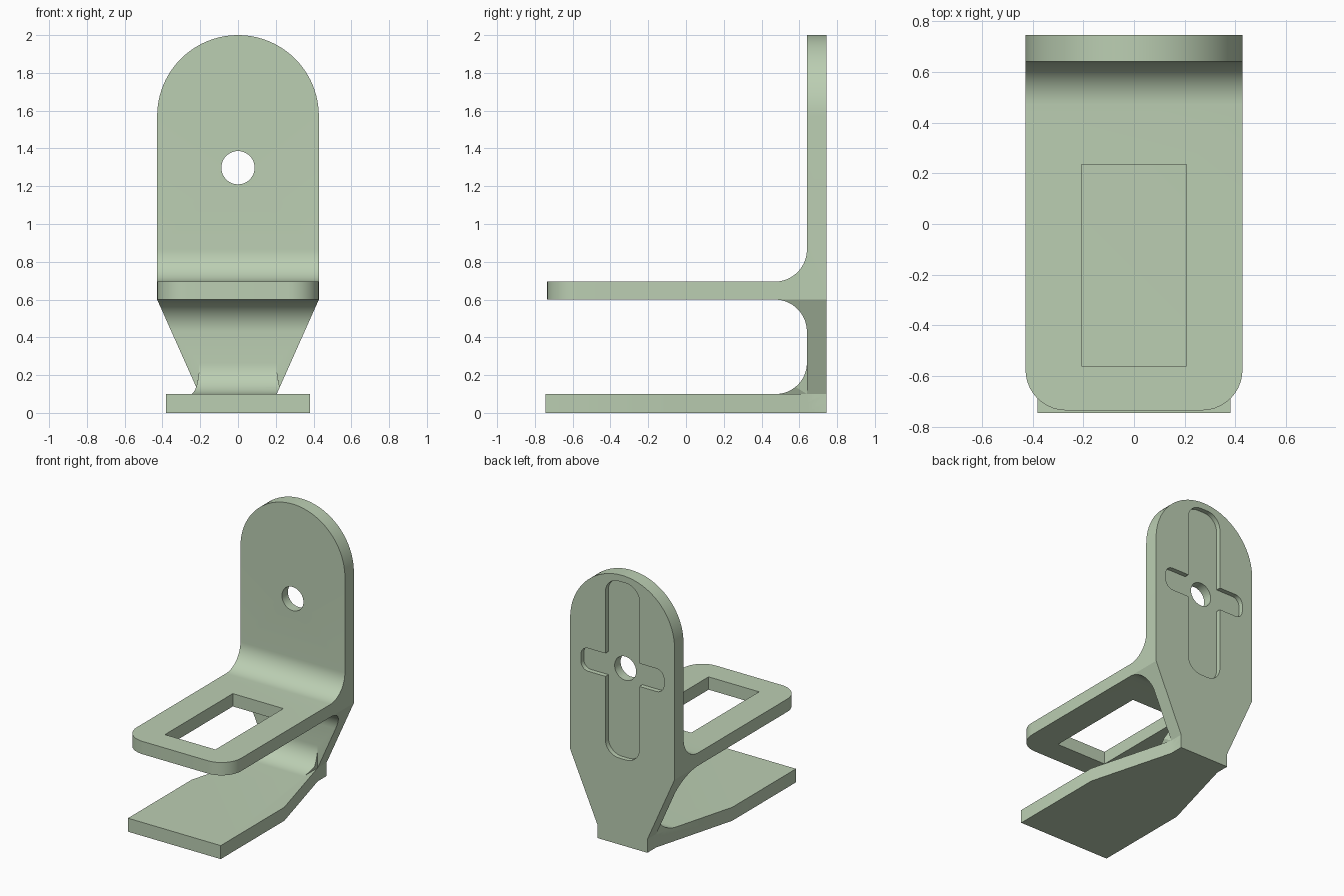
import bpy, bmesh, math

if "Cube" in bpy.data.objects:
    bpy.data.objects.remove(bpy.data.objects["Cube"])

green = bpy.data.materials.new("sage green")
green.diffuse_color = (0.50, 0.62, 0.45, 1)
green.use_nodes = True
green.node_tree.nodes["Principled BSDF"].inputs["Base Color"].default_value = green.diffuse_color

HALF = 0.428          # half width of wall and shelf
BACK, WALL = 0.745, 0.64
FOOT = 0.205          # half width at the bottom of the wall


def prism(name, pts, axis, lo, hi):
    """Extrude a 2D outline along an axis from lo to hi."""
    place = {"x": lambda a, b, t: (t, a, b),
             "y": lambda a, b, t: (a, t, b),
             "z": lambda a, b, t: (a, b, t)}[axis]
    bm = bmesh.new()
    rings = [[bm.verts.new(place(a, b, t)) for a, b in pts] for t in (lo, hi)]
    bm.faces.new(rings[0])
    bm.faces.new(rings[1])
    n = len(pts)
    for i in range(n):
        j = (i + 1) % n
        bm.faces.new((rings[0][i], rings[0][j], rings[1][j], rings[1][i]))
    bmesh.ops.recalc_face_normals(bm, faces=bm.faces)
    mesh = bpy.data.meshes.new(name)
    bm.to_mesh(mesh)
    bm.free()
    mesh.materials.append(green)
    obj = bpy.data.objects.new(name, mesh)
    bpy.context.collection.objects.link(obj)
    return obj


def arc(cx, cy, r, start, end, n=16):
    angles = [math.radians(start + (end - start) * i / n) for i in range(n + 1)]
    return [(cx + r * math.cos(a), cy + r * math.sin(a)) for a in angles]


def rounded(x0, x1, y0, y1, r, n=10):
    return (arc(x0 + r, y0 + r, r, 180, 270, n) + arc(x1 - r, y0 + r, r, 270, 360, n)
            + arc(x1 - r, y1 - r, r, 0, 90, n) + arc(x0 + r, y1 - r, r, 90, 180, n))


def combine(obj, other, operation):
    """Apply a boolean and remove the helper."""
    mod = obj.modifiers.new("cut", "BOOLEAN")
    mod.operation, mod.solver, mod.object = operation, "EXACT", other
    bpy.context.view_layer.update()
    graph = bpy.context.evaluated_depsgraph_get()
    mesh = bpy.data.meshes.new_from_object(obj.evaluated_get(graph))
    obj.modifiers.clear()
    obj.data = mesh
    bpy.data.objects.remove(other)


# wall and shelf: side profile with blended inner corners
side = ([(BACK, 0.05), (BACK, 2.1), (WALL, 2.1)]
        + arc(0.47, 0.865, 0.17, 0, -90)
        + [(-0.9, 0.695), (-0.9, 0.6)]
        + arc(0.47, 0.43, 0.17, 90, 0)
        + [(WALL, 0.05)])
bracket = prism("bracket", side, "x", -0.6, 0.6)

# round top and tapered lower wall
outline = ([(FOOT, 0.05), (FOOT, 0.1), (HALF, 0.6)]
           + arc(0, 2 - HALF, HALF, 0, 180, 48)
           + [(-HALF, 0.6), (-FOOT, 0.1), (-FOOT, 0.05)])
combine(bracket, prism("outline", outline, "y", -1, 1), "INTERSECT")

# rounded front corners of the shelf
combine(bracket, prism("footprint", rounded(-HALF, HALF, -0.735, 1.2, 0.16),
                       "z", -0.5, 2.5), "INTERSECT")

# base plate, narrowing to the back
plan = [(-0.38, -BACK), (0.38, -BACK), (0.38, 0), (FOOT, WALL), (FOOT, BACK),
        (-FOOT, BACK), (-FOOT, WALL), (-0.38, 0)]
base = prism("base", plan, "z", 0, 0.1)

# blend between base and wall
blend_side = arc(0.475, 0.265, 0.165, -90, 0) + [(0.68, 0.265), (0.68, 0.08), (0.475, 0.08)]
blend = prism("blend", blend_side, "x", -0.5, 0.5)
blend_front = [(-0.6, 0), (FOOT, 0), (FOOT, 0.1), (HALF, 0.6), (-0.6, 0.6)]
combine(blend, prism("blend_front", blend_front, "y", -1, 1), "INTERSECT")
combine(blend, prism("blend_plan", plan, "z", -1, 1), "INTERSECT")
combine(bracket, base, "UNION")
combine(bracket, blend, "UNION")

# window in the shelf
window = [(-0.207, -0.56), (0.207, -0.56), (0.207, 0.235), (-0.207, 0.235)]
combine(bracket, prism("window", window, "z", 0.5, 0.8), "DIFFERENCE")

# crossed recesses on the back and the hole through the wall
for pts, depth in ((rounded(-0.14, 0.14, 0.64, 1.95, 0.11), 0.035),
                   (rounded(-0.34, 0.34, 1.215, 1.385, 0.06), 0.035),
                   (arc(0, 1.298, 0.088, 0, 352.5, 47), 0.3)):
    combine(bracket, prism("recess", pts, "y", BACK - depth, BACK + 0.1), "DIFFERENCE")

bpy.context.view_layer.objects.active = bracket
bracket.select_set(True)
bpy.ops.object.shade_smooth_by_angle(angle=math.radians(20))
